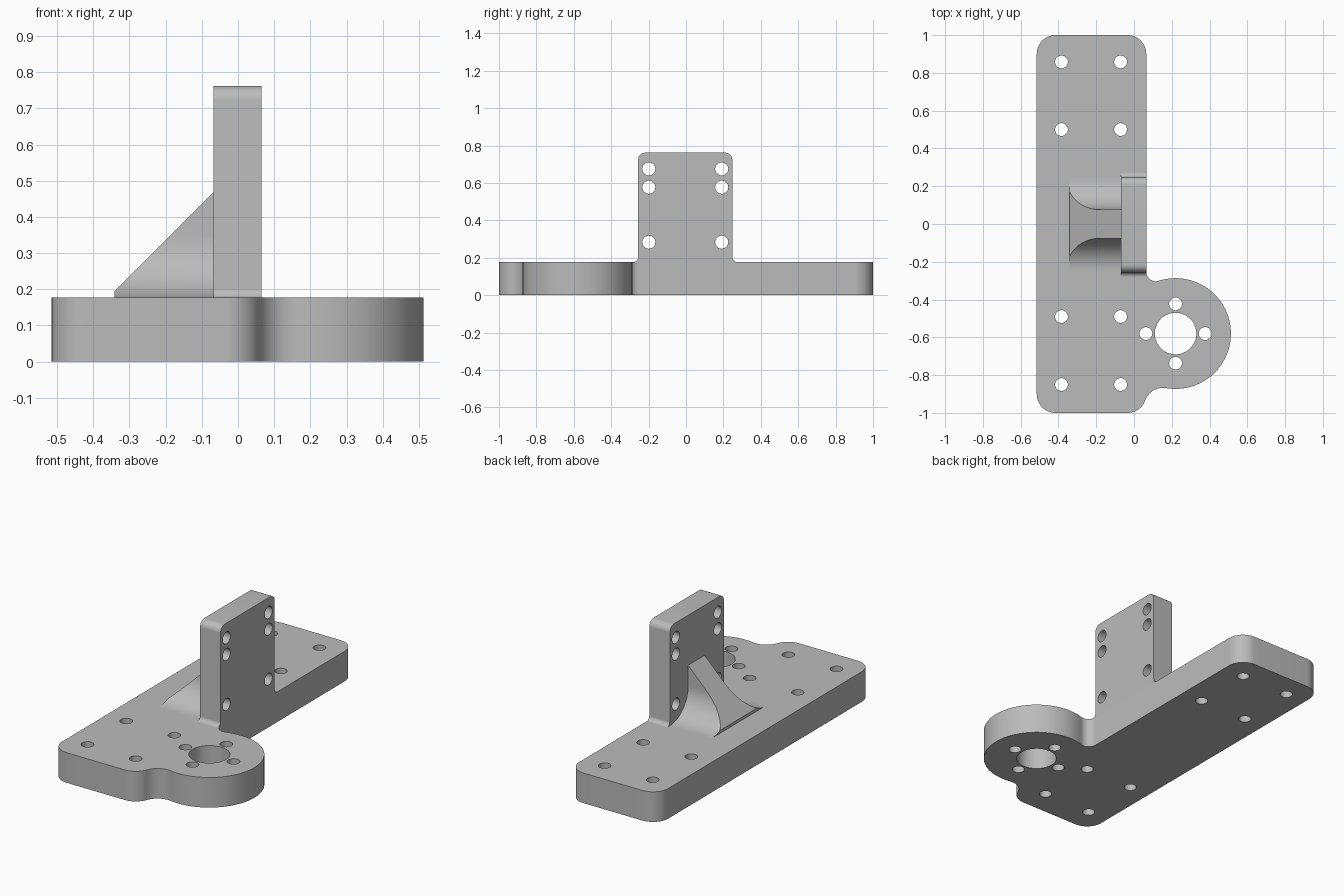
import bpy, bmesh
from math import sin, cos, pi, atan2, sqrt, radians
from mathutils import Matrix, Vector

cube = bpy.data.objects.get("Cube")
if cube:
    bpy.data.objects.remove(cube)

grey = bpy.data.materials.new("plain_grey")
grey.use_nodes = True
colour = (0.5, 0.5, 0.5, 1)
grey.diffuse_color = colour
grey.node_tree.nodes["Principled BSDF"].inputs["Base Color"].default_value = colour

TOP = 0.177                    # top of the base plate
LEFT, FACE, BACK = -0.515, 0.065, -0.068
MID = -0.004                   # centre of the upright in y


def arc(c, r, a0, a1, n=16):
    """Points on an arc, angles in radians."""
    return [(c[0] + r * cos(a0 + (a1 - a0) * i / n),
             c[1] + r * sin(a0 + (a1 - a0) * i / n)) for i in range(n + 1)]


def circle(c, r, n=40):
    return arc(c, r, 0, 2 * pi, n)[:-1]


def angle(a, b):
    """Direction from point a to point b."""
    return atan2(b[1] - a[1], b[0] - a[0])


def finish(name, mesh):
    mesh.materials.clear()
    mesh.materials.append(grey)
    ob = bpy.data.objects.new(name, mesh)
    bpy.context.collection.objects.link(ob)
    bpy.ops.object.select_all(action='DESELECT')
    ob.select_set(True)
    bpy.context.view_layer.objects.active = ob
    bpy.ops.object.shade_smooth_by_angle(angle=radians(30))
    return ob


def plate(name, loops, thickness, matrix):
    """Extrude an outline (first loop) with holes (other loops)."""
    curve = bpy.data.curves.new(name + "_profile", 'CURVE')
    curve.dimensions, curve.fill_mode = '2D', 'BOTH'
    curve.extrude = thickness / 2
    for loop in loops:
        s = curve.splines.new('POLY')
        s.points.add(len(loop) - 1)
        for p, (x, y) in zip(s.points, loop):
            p.co = (x, y, 0, 1)
        s.use_cyclic_u = True
    tmp = bpy.data.objects.new(name + "_profile", curve)
    bpy.context.collection.objects.link(tmp)
    deps = bpy.context.evaluated_depsgraph_get()
    mesh = bpy.data.meshes.new_from_object(tmp.evaluated_get(deps))
    bpy.data.objects.remove(tmp)
    mesh.name = name
    mesh.transform(matrix)
    bm = bmesh.new()
    bm.from_mesh(mesh)
    bmesh.ops.remove_doubles(bm, verts=bm.verts, dist=1e-5)
    bmesh.ops.recalc_face_normals(bm, faces=bm.faces)
    bm.to_mesh(mesh)
    bm.free()
    return finish(name, mesh)


# Base plate with a round boss blended into its side
R, BOSS = 0.1, 0.293
boss = (0.22, -0.58)
corner = (FACE - R, -1 + R)
r1 = 0.05
blend1 = (FACE + r1, boss[1] + sqrt((BOSS + r1) ** 2 - (FACE + r1 - boss[0]) ** 2))
a, b = Vector(corner), Vector(boss)
d = (b - a).length
u = (b - a) / d
t = ((2 * R) ** 2 - (BOSS + R) ** 2 + d * d) / (2 * d)
blend2 = a + u * t + Vector((u.y, -u.x)) * sqrt((2 * R) ** 2 - t * t)

outline = arc((LEFT + R, 1 - R), R, pi, pi / 2) + arc((FACE - R, 1 - R), R, pi / 2, 0)
outline += arc(blend1, r1, pi, angle(blend1, boss) + 2 * pi)
outline += arc(boss, BOSS, angle(boss, blend1), angle(boss, blend2), 64)
outline += arc(blend2, R, angle(blend2, boss), angle(blend2, corner))
outline += arc(corner, R, angle(corner, blend2), -pi / 2)
outline += arc((LEFT + R, -1 + R), R, -pi / 2, -pi)

holes = [circle((x, y), 0.034) for x in (-0.384, -0.071) for y in (-0.85, -0.49, 0.5, 0.858)]
holes += [circle((boss[0] + 0.157 * cos(k * pi / 2), boss[1] + 0.157 * sin(k * pi / 2)), 0.034)
          for k in range(4)]
holes.append(circle(boss, 0.11, 64))
plate("base_plate", [outline] + holes, TOP, Matrix.Translation((0, 0, TOP / 2)))

# Upright plate with rounded top and filleted foot, profile drawn in y-z
W, H, rt, rf = 0.252, 0.762, 0.04, 0.025
half = arc((W + rf, TOP + rf), rf, -pi / 2, -pi, 10) + arc((W - rt, H - rt), rt, 0, pi / 2, 10)
outline = [(MID + y, z) for y, z in half] + [(MID - y, z) for y, z in reversed(half)]
holes = [circle((MID + s * 0.195, z), 0.035) for s in (-1, 1) for z in (0.283, 0.577, 0.675)]
to_yz = Matrix(((0, 0, 1, (FACE + BACK) / 2), (1, 0, 0, 0), (0, 1, 0, 0), (0, 0, 0, 1)))
plate("upright_plate", [outline] + holes, FACE - BACK, to_yz)

# Sloping gusset with wide concave flanks
N, G, TOE, PEAK = 0.077, 0.17, -0.342, 0.468
half = arc((N + G, TOP + G), G, -pi / 2, -pi, 24) + [(N, PEAK + 0.02)]
section = half + [(-y, z) for y, z in reversed(half)]
bm = bmesh.new()
face = bm.faces.new([bm.verts.new((TOE, y, z)) for y, z in section])
ext = bmesh.ops.extrude_face_region(bm, geom=[face])
bmesh.ops.translate(bm, vec=(BACK - TOE, 0, 0),
                    verts=[v for v in ext["geom"] if isinstance(v, bmesh.types.BMVert)])
bmesh.ops.bisect_plane(bm, geom=bm.verts[:] + bm.edges[:] + bm.faces[:],
                       plane_co=(BACK, 0, PEAK), plane_no=(-1, 0, 1), clear_outer=True)
bmesh.ops.holes_fill(bm, edges=[e for e in bm.edges if e.is_boundary], sides=0)
bmesh.ops.recalc_face_normals(bm, faces=bm.faces)
mesh = bpy.data.meshes.new("gusset")
bm.to_mesh(mesh)
bm.free()
finish("gusset", mesh)
